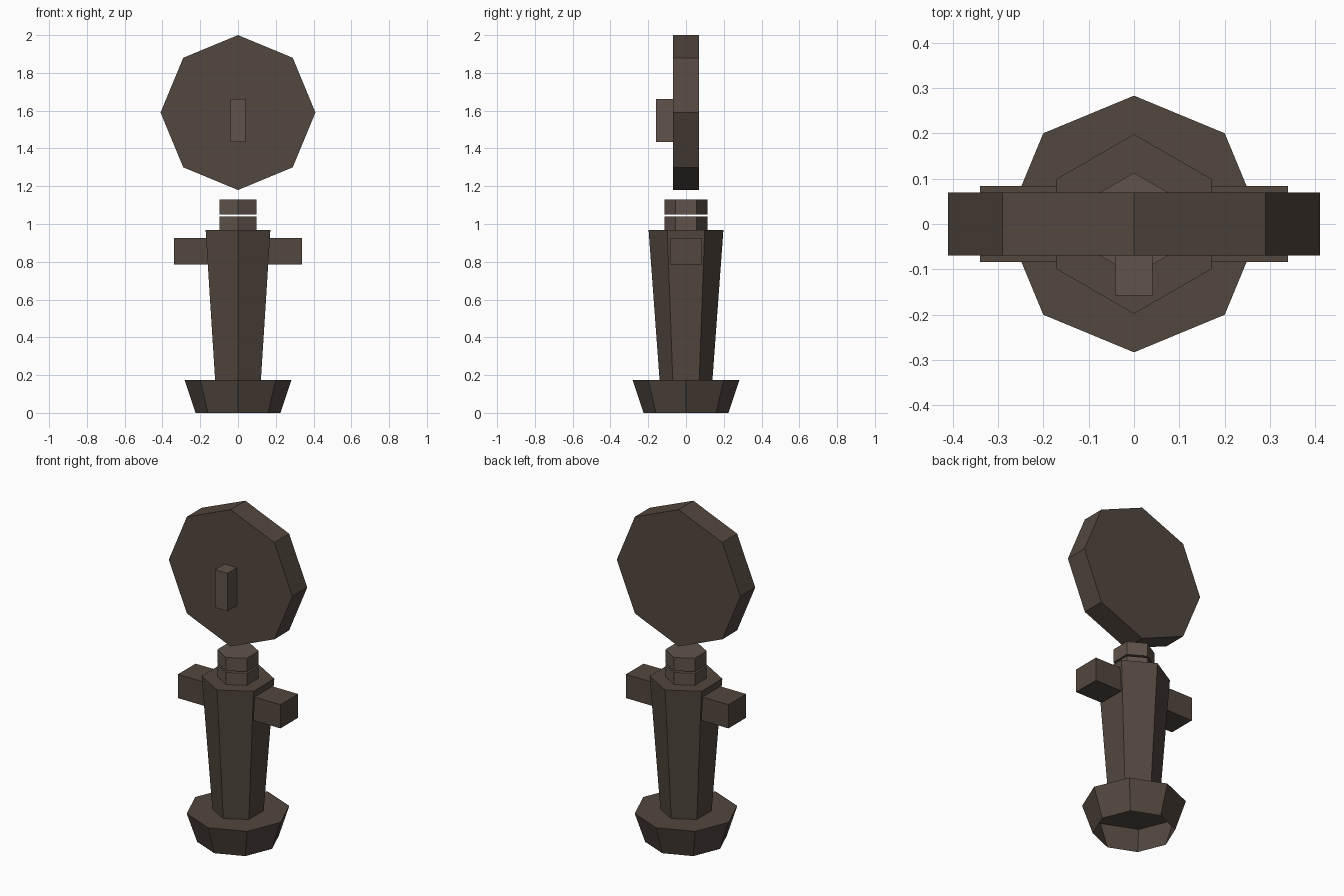
import bpy
import bmesh
from mathutils import Matrix

if "Cube" in bpy.data.objects:
    bpy.data.objects.remove(bpy.data.objects["Cube"])


def material(name, rgb):
    m = bpy.data.materials.new(name)
    m.diffuse_color = (*rgb, 1)
    m.use_nodes = True
    m.node_tree.nodes["Principled BSDF"].inputs["Base Color"].default_value = m.diffuse_color
    return m


DARK = material("dark_iron", (0.085, 0.063, 0.05))
LIGHT = material("worn_iron", (0.115, 0.086, 0.07))


def finish(name, bm, mat):
    bmesh.ops.recalc_face_normals(bm, faces=bm.faces)
    mesh = bpy.data.meshes.new(name)
    bm.to_mesh(mesh)
    bm.free()
    mesh.materials.append(mat)
    obj = bpy.data.objects.new(name, mesh)
    bpy.context.collection.objects.link(obj)
    return obj


def prism(name, sides, r_low, r_high, z0, z1, mat, open_bottom=False):
    """Tapered upright prism with a corner on the +y axis."""
    bm = bmesh.new()
    bmesh.ops.create_cone(bm, cap_ends=True, segments=sides, radius1=r_low,
                          radius2=r_high, depth=z1 - z0,
                          matrix=Matrix.Translation((0, 0, (z0 + z1) / 2)))
    if open_bottom:
        low = [f for f in bm.faces if all(v.co.z < z0 + 1e-4 for v in f.verts)]
        bmesh.ops.delete(bm, geom=low, context='FACES_ONLY')
    return finish(name, bm, mat)


def box(name, lo, hi, mat):
    bm = bmesh.new()
    size = [b - a for a, b in zip(lo, hi)]
    mid = [(a + b) / 2 for a, b in zip(lo, hi)]
    bmesh.ops.create_cube(bm, size=1, matrix=Matrix.Translation(mid)
                          @ Matrix.Diagonal((*size, 1)))
    return finish(name, bm, mat)


# Flared octagonal foot, hollow underneath
prism("foot", 8, 0.225, 0.283, 0, 0.175, DARK, open_bottom=True)

# Tapered hexagonal handle with crossbar
prism("handle", 6, 0.14, 0.198, 0.175, 0.968, DARK)
box("crossbar", (-0.34, -0.084, 0.785), (0.34, 0.084, 0.927), DARK)

# Two stacked neck rings with a thin gap
for i, (z0, z1) in enumerate([(0.968, 1.04), (1.05, 1.13)]):
    prism(f"neck_ring_{i + 1}", 6, 0.113, 0.113, z0, z1, LIGHT)

# Octagonal head disc standing upright, facing front
disc = prism("head_disc", 8, 0.41, 0.41, -0.07, 0.07, DARK)
disc.data.transform(Matrix.Translation((0, 0, 1.59)) @ Matrix.Rotation(1.5707963, 4, 'X'))

# Raised bar on the front of the disc
box("front_bar", (-0.041, -0.158, 1.435), (0.041, -0.07, 1.663), LIGHT)
